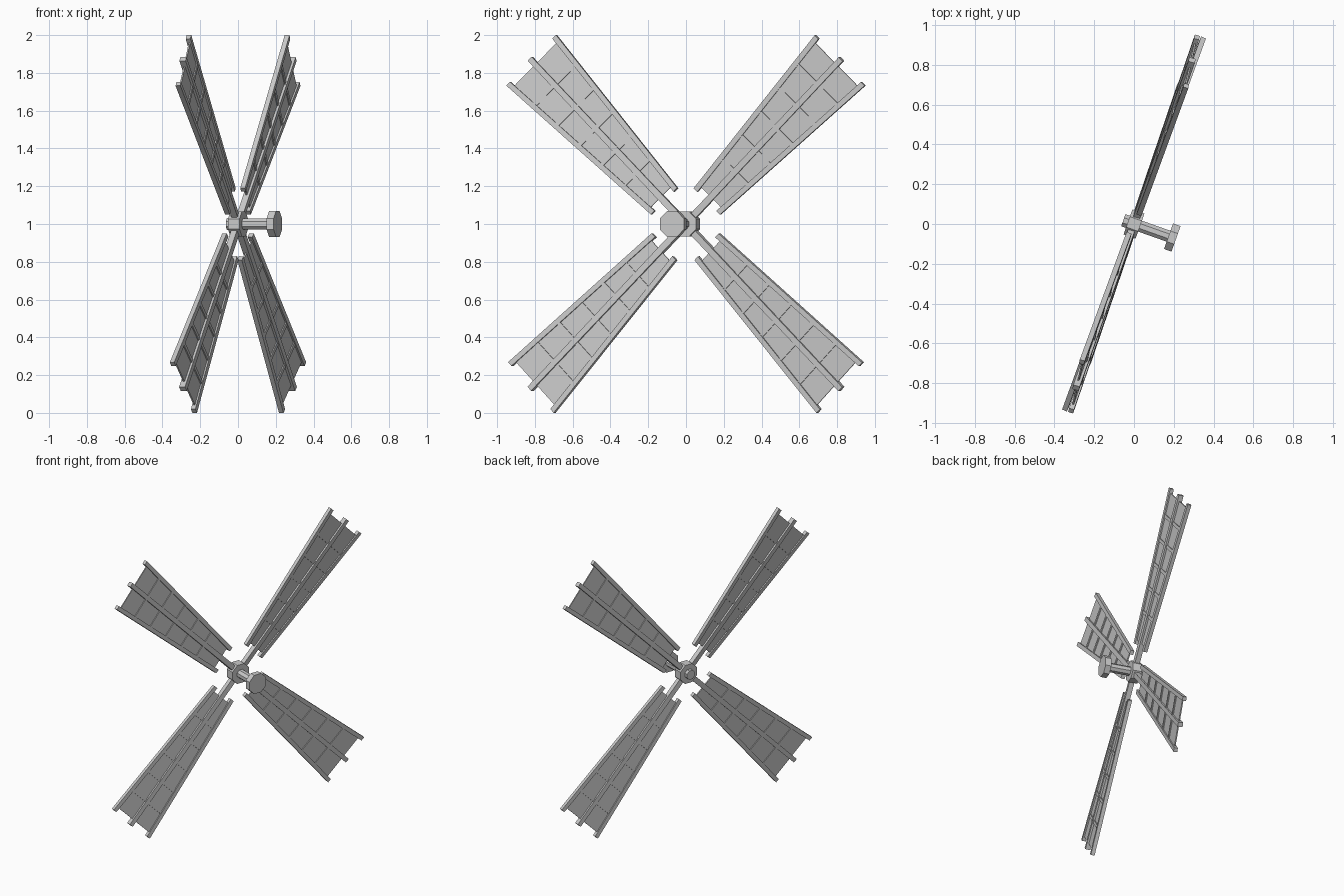
import bpy, bmesh
from math import radians, cos, pi
from mathutils import Matrix

cube = bpy.data.objects.get("Cube")
if cube:
    bpy.data.objects.remove(cube)

grey = bpy.data.materials.new("weathered_grey")
grey.use_nodes = True
colour = (0.59, 0.59, 0.59, 1)
grey.diffuse_color = colour
grey.node_tree.nodes["Principled BSDF"].inputs["Base Color"].default_value = colour

# Rotor frame: local x runs along the axle
ROTOR = Matrix.Translation((0, 0, 1)) @ Matrix.Rotation(radians(-19.5), 4, "Z")


def add_object(name, bm, matrix):
    bmesh.ops.recalc_face_normals(bm, faces=bm.faces)
    mesh = bpy.data.meshes.new(name)
    bm.to_mesh(mesh)
    bm.free()
    mesh.materials.append(grey)
    ob = bpy.data.objects.new(name, mesh)
    bpy.context.collection.objects.link(ob)
    ob.matrix_world = matrix
    return ob


def plank(bm, r0, r1, inner, outer, depth):
    """Tapered board from radius r0 to r1; inner and outer are (low, high) widths."""
    rings = []
    for r, (lo, hi) in ((r0, inner), (r1, outer)):
        rings.append([bm.verts.new((x, y, r)) for x, y in (
            (-depth / 2, lo), (depth / 2, lo), (depth / 2, hi), (-depth / 2, hi))])
    a, b = rings
    bm.faces.new(a)
    bm.faces.new(b)
    for i in range(4):
        j = (i + 1) % 4
        bm.faces.new((a[i], a[j], b[j], b[i]))


def octagon(name, start, end, apothem):
    """Eight-sided drum along the axle."""
    bm = bmesh.new()
    radius = apothem / cos(pi / 8)
    bmesh.ops.create_cone(bm, cap_ends=True, segments=8, radius1=radius,
                          radius2=radius, depth=end - start)
    turn = Matrix.Rotation(pi / 2, 4, "Y") @ Matrix.Rotation(pi / 8, 4, "Z")
    bmesh.ops.transform(bm, verts=bm.verts,
                        matrix=Matrix.Translation(((start + end) / 2, 0, 0)) @ turn)
    add_object(name, bm, ROTOR)


# Hub, axle and end disc
octagon("hub", -0.032, 0.032, 0.067)
octagon("hub_cap", -0.057, -0.03, 0.032)
octagon("axle", 0.03, 0.19, 0.029)
octagon("end_disc", 0.184, 0.224, 0.068)

ROOT, TIP = 0.17, 1.225
W0, W1 = 0.10, 0.19      # half widths at root and tip
BAR = 0.028


def half_width(r):
    return W0 + (W1 - W0) * (r - ROOT) / (TIP - ROOT)


for k in range(4):
    place = ROTOR @ Matrix.Rotation(radians(45 + 90 * k), 4, "X") @ Matrix.Rotation(radians(5), 4, "Z")
    tag = str(k + 1)

    # Central spar
    bm = bmesh.new()
    plank(bm, 0.0, 1.235, (-0.018, 0.018), (-0.015, 0.015), 0.034)
    add_object("sail_spar_" + tag, bm, place)

    # Edge rails and cross ribs
    bm = bmesh.new()
    plank(bm, ROOT, TIP, (W0 - BAR, W0), (W1 - BAR, W1), 0.026)
    plank(bm, ROOT, TIP, (-W0, BAR - W0), (-W1, BAR - W1), 0.026)
    for i in range(5):
        r = 0.39 + 0.163 * i
        w = half_width(r) - BAR / 2
        plank(bm, r - 0.011, r + 0.011, (-w, w), (-w, w), 0.02)
    add_object("sail_frame_" + tag, bm, place)

    # Thin sail panel
    bm = bmesh.new()
    r0, r1 = ROOT + 0.03, TIP - 0.03
    w0, w1 = half_width(r0) - 0.005, half_width(r1) - 0.005
    plank(bm, r0, r1, (-w0, w0), (-w1, w1), 0.008)
    add_object("sail_panel_" + tag, bm, place)
